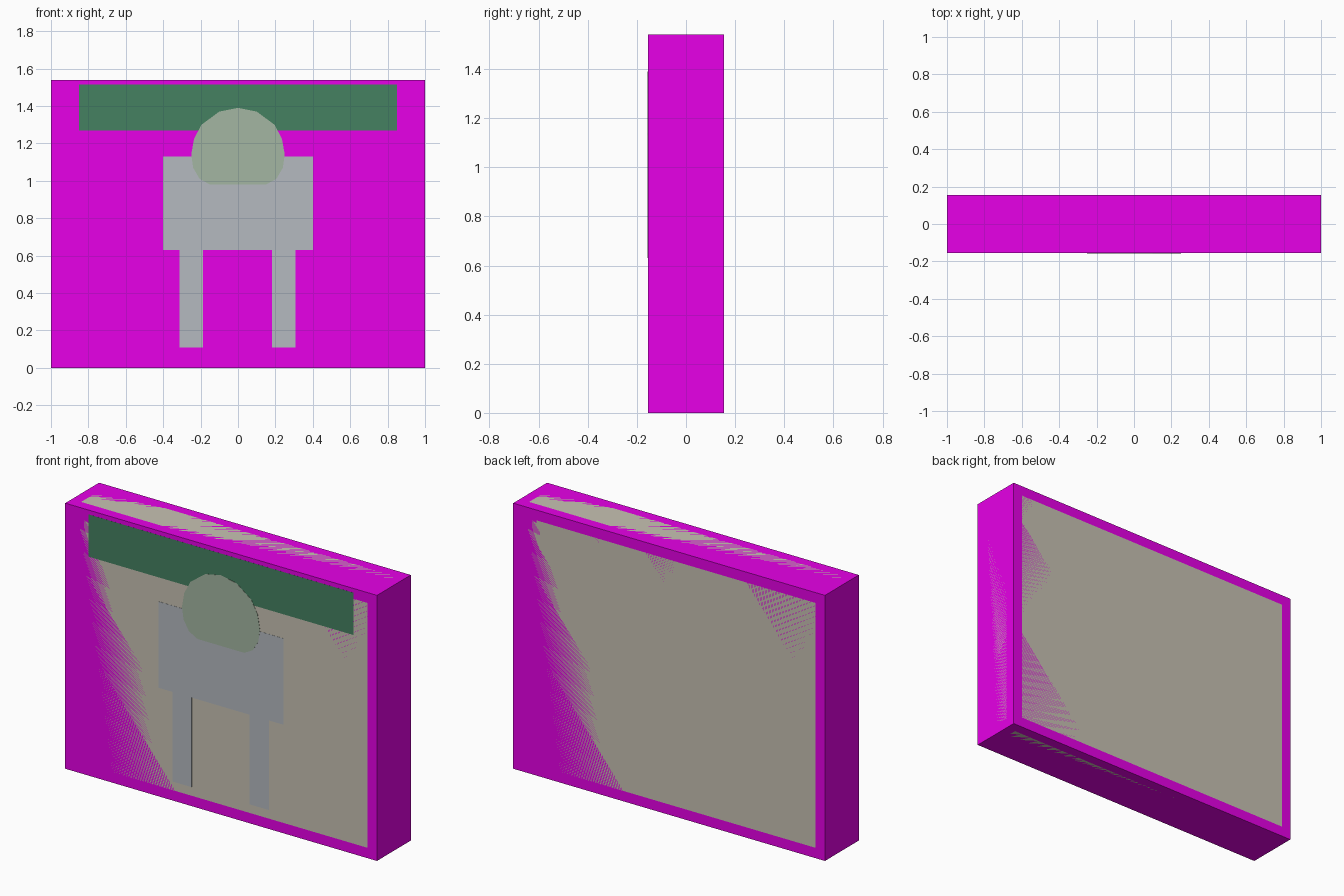
import bpy, bmesh

if "Cube" in bpy.data.objects:
    bpy.data.objects.remove(bpy.data.objects["Cube"])

W, D, H = 2.0, 0.31, 1.54
FRONT = -D / 2


def material(name, rgb):
    m = bpy.data.materials.new(name)
    m.diffuse_color = (*rgb, 1)
    m.use_nodes = True
    m.node_tree.nodes["Principled BSDF"].inputs["Base Color"].default_value = m.diffuse_color
    return m


MAGENTA = material("magenta", (0.8, 0.0, 0.8))
BEIGE = material("beige", (0.58, 0.54, 0.45))
GREEN = material("green", (0.06, 0.22, 0.12))
SAGE = material("sage", (0.37, 0.47, 0.36))
GREY = material("grey", (0.46, 0.49, 0.53))


def box(name, x0, x1, y0, y1, z0, z1, mat, bevel=0):
    bm = bmesh.new()
    bmesh.ops.create_cube(bm, size=1)
    for v in bm.verts:
        v.co.x = x1 if v.co.x > 0 else x0
        v.co.y = y1 if v.co.y > 0 else y0
        v.co.z = z1 if v.co.z > 0 else z0
    return finish(bm, name, mat, bevel)


def finish(bm, name, mat, bevel=0):
    if bevel:
        bmesh.ops.bevel(bm, geom=bm.edges[:], offset=bevel, segments=2,
                        profile=0.5, affect='EDGES')
    bmesh.ops.recalc_face_normals(bm, faces=bm.faces[:])
    me = bpy.data.meshes.new(name)
    bm.to_mesh(me)
    bm.free()
    me.materials.append(mat)
    ob = bpy.data.objects.new(name, me)
    bpy.context.collection.objects.link(ob)
    return ob


# sharp outer case and the rounded slab that fills it, sharing the flat faces
box("outer_case", -W / 2, W / 2, -D / 2, D / 2, 0, H, MAGENTA)
box("rounded_slab", -W / 2, W / 2, -D / 2, D / 2, 0, H, BEIGE, 0.06)

# thin reliefs on the front, layered by tiny steps
box("header_bar", -0.85, 0.85, FRONT - 0.0005, -0.1, 1.27, 1.515, GREEN)
box("body_panel", -0.4, 0.4, FRONT - 0.001, -0.1, 0.63, 1.13, GREY)
for side, x in (("left", -0.25), ("right", 0.245)):
    box(side + "_leg", x - 0.062, x + 0.062, FRONT - 0.0005, -0.1, 0.11, 0.64, GREY)

# domed head with a flattened base
half = [(0.15, 0.98), (0.205, 1.01), (0.24, 1.07), (0.25, 1.14),
        (0.235, 1.225), (0.195, 1.30), (0.10, 1.37)]
outline = half + [(0, 1.39)] + [(-x, z) for x, z in reversed(half)]
bm = bmesh.new()
face = bm.faces.new([bm.verts.new((x, FRONT - 0.0015, z)) for x, z in outline])
ext = bmesh.ops.extrude_face_region(bm, geom=[face])
for v in ext["geom"]:
    if isinstance(v, bmesh.types.BMVert):
        v.co.y = -0.1
finish(bm, "domed_head", SAGE)
